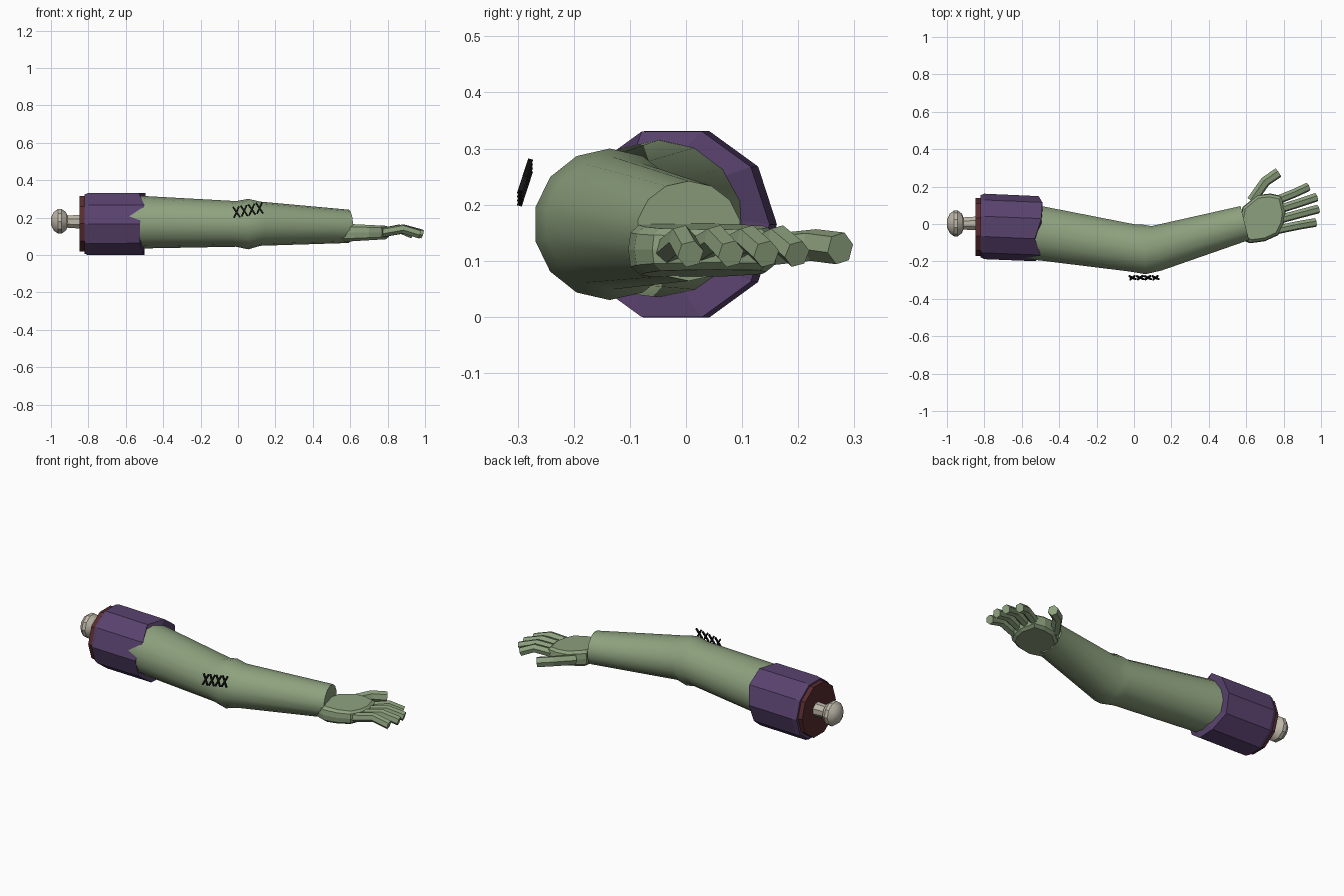
import bpy, bmesh, math
from mathutils import Vector, Matrix

cube = bpy.data.objects.get("Cube")
if cube:
    bpy.data.objects.remove(cube)


def material(name, rgb):
    m = bpy.data.materials.new(name)
    m.use_nodes = True
    m.diffuse_color = (*rgb, 1)
    m.node_tree.nodes["Principled BSDF"].inputs["Base Color"].default_value = (*rgb, 1)
    return m


green = material("green skin", (0.27, 0.36, 0.21))
purple = material("purple cloth", (0.10, 0.055, 0.155))
red = material("dark red flesh", (0.10, 0.025, 0.028))
bone = material("pale bone", (0.52, 0.48, 0.40))
black = material("black thread", (0.008, 0.007, 0.007))


def finish(name, bm, mat, smooth=0):
    bmesh.ops.recalc_face_normals(bm, faces=bm.faces)
    mesh = bpy.data.meshes.new(name)
    bm.to_mesh(mesh)
    bm.free()
    mesh.materials.append(mat)
    ob = bpy.data.objects.new(name, mesh)
    bpy.context.collection.objects.link(ob)
    if smooth:
        bpy.ops.object.select_all(action="DESELECT")
        ob.select_set(True)
        bpy.context.view_layer.objects.active = ob
        bpy.ops.object.shade_smooth_by_angle(angle=math.radians(smooth))
    return ob


def skin(name, rings, mat, smooth=0):
    """Bridge rings of points and cap both ends."""
    bm = bmesh.new()
    loops = [[bm.verts.new(p) for p in ring] for ring in rings]
    n = len(loops[0])
    for a, b in zip(loops, loops[1:]):
        for i in range(n):
            j = (i + 1) % n
            bm.faces.new((a[i], a[j], b[j], b[i]))
    bm.faces.new(loops[0])
    bm.faces.new(loops[-1])
    return finish(name, bm, mat, smooth)


def ring(centre, direction, side_r, up_r, sides, turn=0):
    d = Vector(direction).normalized()
    side = Vector((0, 0, 1)).cross(d).normalized()
    up = d.cross(side)
    points = []
    for i in range(sides):
        a = 2 * math.pi * i / sides + turn
        points.append(Vector(centre) + side * math.cos(a) * side_r + up * math.sin(a) * up_r)
    return points


# Arm: upper arm, swollen elbow and tapering forearm
arm = [  # x, y, z, direction y, side radius, up radius
    (-0.62, -0.031, 0.175, -0.16, 0.148, 0.141),
    (-0.50, -0.050, 0.175, -0.16, 0.148, 0.140),
    (-0.01, -0.128, 0.166, -0.14, 0.130, 0.122),
    (0.055, -0.136, 0.165, 0.05, 0.136, 0.135),
    (0.12, -0.130, 0.167, 0.22, 0.125, 0.118),
    (0.592, 0.005, 0.153, 0.25, 0.096, 0.089),
]
skin("arm", [ring((x, y, z), (1, dy, 0), s, u, 14, math.pi / 14) for x, y, z, dy, s, u in arm],
     green, 40)

# Sleeve with a torn, jagged cuff
cuff = [-0.51, -0.49, -0.495, -0.53, -0.50, -0.525, -0.525, -0.505, -0.50, -0.52]
outer = ring((-0.5, -0.025, 0.165), (1, 0, 0), 0.174, 0.174, 10)
inner = ring((-0.5, -0.048, 0.172), (1, 0, 0), 0.138, 0.132, 10)
for loop in (outer, inner):
    for p, x in zip(loop, cuff):
        p.x = x
skin("sleeve", [ring((-0.822, -0.012, 0.165), (1, 0, 0), 0.166, 0.166, 10),
                ring((-0.80, -0.013, 0.165), (1, 0, 0), 0.175, 0.175, 10), outer, inner], purple)

# Flesh stump behind the sleeve
skin("stump", [ring((x, -0.016, 0.167), (1, 0, 0), 0.156, 0.155, 10) for x in (-0.848, -0.80)], red)

# Bone shaft and rounded knob
skin("bone_shaft", [ring((x, 0.003, 0.178), (1, 0, 0), r, r, 8, math.pi / 8)
                    for x, r in ((-0.93, 0.034), (-0.84, 0.04), (-0.80, 0.04))], bone)
knob = [(-1.0, 0.022), (-0.985, 0.052), (-0.963, 0.069), (-0.943, 0.069), (-0.92, 0.052), (-0.91, 0.028)]
skin("bone_knob", [ring((x, 0.003, 0.18), (1, 0, 0), r, r, 10) for x, r in knob], bone, 30)

# Palm: rounded outline with bevelled rims
outline = [(0.55, -0.075), (0.62, -0.103), (0.70, -0.092), (0.77, -0.06), (0.80, 0.0), (0.81, 0.06),
           (0.79, 0.15), (0.73, 0.163), (0.66, 0.155), (0.58, 0.09)]
mid = Vector((0.69, 0.035))


def palm_ring(scale, z, slope):
    points = []
    for p in outline:
        q = mid + (Vector(p) - mid) * scale
        points.append((q.x, q.y, z + slope * (q.x - mid.x)))
    return points


skin("palm", [palm_ring(0.84, 0.078, 0.06), palm_ring(0.97, 0.092, 0.04), palm_ring(1, 0.12, 0),
              palm_ring(0.97, 0.148, -0.03), palm_ring(0.86, 0.161, -0.05)], green)


def digit(name, path, radius):
    points = [Vector(p) for p in path]
    rings = []
    for i, p in enumerate(points):
        d = points[min(i + 1, len(points) - 1)] - points[max(i - 1, 0)]
        rings.append(ring(p, d, radius, radius * 1.05, 6, 0.25))
    skin(name, rings, green)


# Four bent fingers: base y, tip x, tip y
fingers = {"index": (0.135, 0.93, 0.198), "middle": (0.083, 0.975, 0.143),
           "ring": (0.03, 0.985, 0.080), "little": (-0.022, 0.97, 0.008)}
for name, (y, tip_x, tip_y) in fingers.items():
    knuckle_x = 0.80 + (tip_x - 0.80) * 0.48
    digit(name + "_finger", [(0.76, y - 0.01, 0.118), (knuckle_x, (y + tip_y) / 2, 0.139),
                             (tip_x, tip_y, 0.112)], 0.024)

# Thumb
digit("thumb", [(0.63, 0.125, 0.117), (0.702, 0.227, 0.128), (0.772, 0.275, 0.122)], 0.028)

# Row of crossed stitches at the elbow
bm = bmesh.new()
for i in range(4):
    place = Matrix.Translation((-0.008 + i * 0.041, -0.287, 0.229 + i * 0.007))
    lean = Matrix.Rotation(math.radians(-18), 4, "X")
    for angle in (28, -28):
        spin = Matrix.Rotation(math.radians(angle - 5), 4, "Y")
        size = Matrix.Diagonal((0.008, 0.009, 0.068, 1))
        bmesh.ops.create_cube(bm, size=1, matrix=place @ lean @ spin @ size)
finish("stitches", bm, black)
